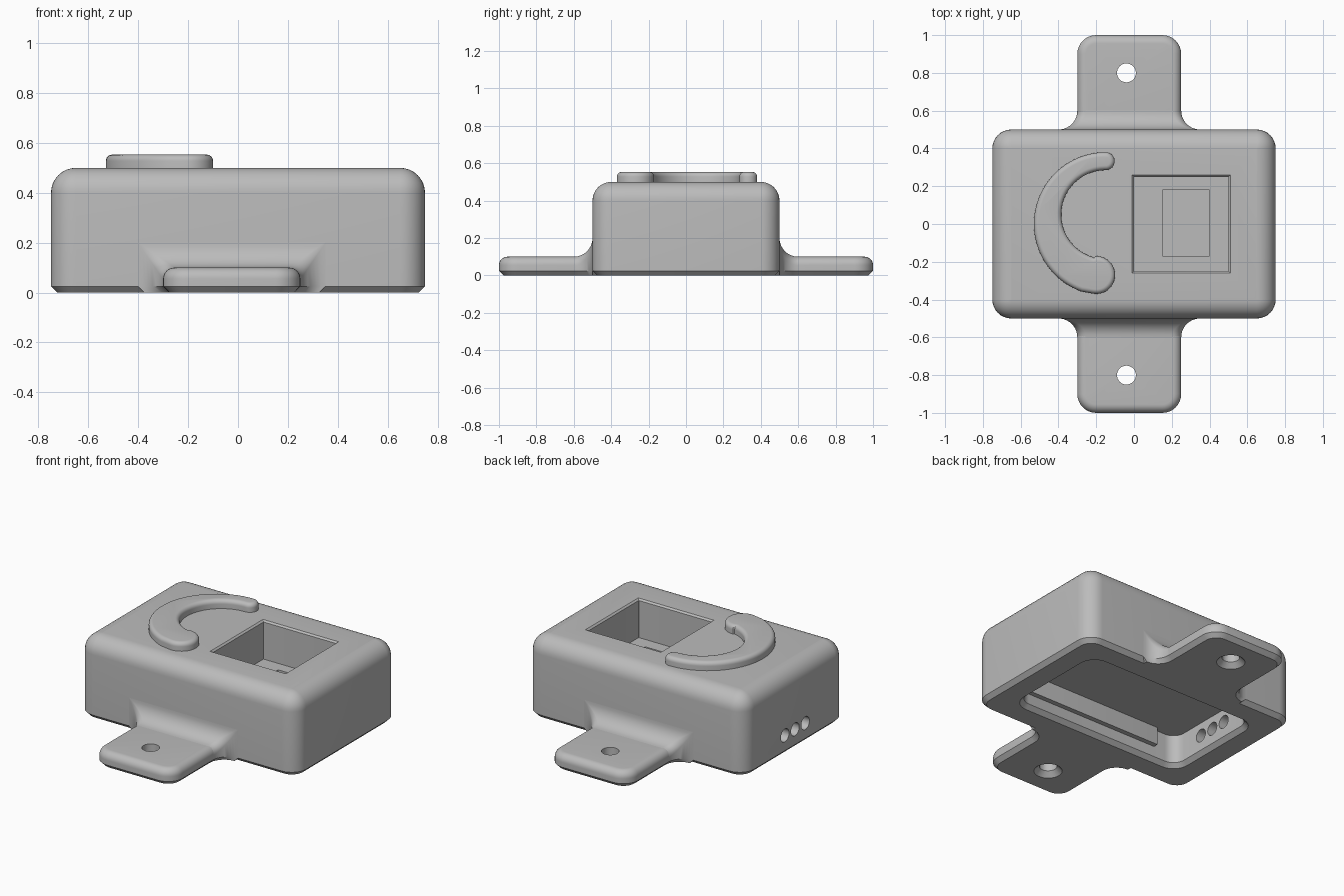
import bpy, bmesh, math
from math import sin, cos, radians, pi

if "Cube" in bpy.data.objects:
    bpy.data.objects.remove(bpy.data.objects["Cube"], do_unlink=True)

grey = bpy.data.materials.new("light_grey")
grey.use_nodes = True
COLOUR = (0.5, 0.5, 0.5, 1)
grey.diffuse_color = COLOUR
grey.node_tree.nodes["Principled BSDF"].inputs["Base Color"].default_value = COLOUR


def loft(name, loops):
    """Skin a list of equal-length point loops and cap both ends."""
    bm = bmesh.new()
    rings = [[bm.verts.new(p) for p in loop] for loop in loops]
    n = len(rings[0])
    for a, b in zip(rings, rings[1:]):
        for i in range(n):
            j = (i + 1) % n
            bm.faces.new((a[i], a[j], b[j], b[i]))
    bm.faces.new(rings[0][::-1])
    bm.faces.new(rings[-1])
    bmesh.ops.recalc_face_normals(bm, faces=bm.faces)
    mesh = bpy.data.meshes.new(name)
    bm.to_mesh(mesh)
    bm.free()
    mesh.materials.append(grey)
    ob = bpy.data.objects.new(name, mesh)
    bpy.context.collection.objects.link(ob)
    return ob


def arc(cx, cy, r, a0, a1, n):
    return [(cx + r * cos(radians(a0 + (a1 - a0) * i / n)),
             cy + r * sin(radians(a0 + (a1 - a0) * i / n))) for i in range(n + 1)]


def rounded_rect(cx, cy, hx, hy, r, n=8):
    r = max(r, 0.001)
    pts = []
    for k, (sx, sy) in enumerate(((1, 1), (-1, 1), (-1, -1), (1, -1))):
        pts += arc(cx + sx * (hx - r), cy + sy * (hy - r), r, 90 * k, 90 * k + 90, n)
    return pts


def block(name, cx, cy, hx, hy, r, layers):
    """Rounded-rectangle solid; each layer is (height, inset)."""
    return loft(name, [[(x, y, z) for x, y in
                        rounded_rect(cx, cy, hx - i, hy - i, r - i)] for z, i in layers])


def round_over(top, r, n=8):
    """Layers for a rounded upper edge."""
    return [(top - r + r * sin(pi / 2 * k / n), r - r * cos(pi / 2 * k / n))
            for k in range(n + 1)]


def cylinder(name, centre, r0, r1, depth, axis="Z"):
    ring = arc(0, 0, 1, 0, 360 - 360 / 32, 31)
    cx, cy, cz = centre
    if axis == "Z":
        ends = [[(cx + r * u, cy + r * v, cz + d) for u, v in ring]
                for r, d in ((r0, 0), (r1, depth))]
    else:
        ends = [[(cx + d, cy + r * u, cz + r * v) for u, v in ring]
                for r, d in ((r0, 0), (r1, depth))]
    return loft(name, ends)


def cut(ob, cutter):
    mod = ob.modifiers.new("cut", "BOOLEAN")
    mod.operation = "DIFFERENCE"
    mod.solver = "EXACT"
    mod.object = cutter
    bpy.context.view_layer.objects.active = ob
    bpy.ops.object.modifier_apply(modifier=mod.name)
    bpy.data.objects.remove(cutter, do_unlink=True)


CHAMFER = 0.025
foot = [(0, CHAMFER), (CHAMFER, 0)]

# Main housing
housing = block("housing", 0, 0, 0.75, 0.5, 0.1, foot + round_over(0.5, 0.1))

# Underside cavity with a chamfered mouth
cut(housing, block("cavity_cutter", 0, 0, 0.625, 0.375, 0.125,
                   [(-0.025, 0), (CHAMFER, 0.05), (0.2, 0.05)]))

# Square window well and the shallow recess in its floor
cut(housing, block("window_cutter", 0.25, 0.0, 0.27, 0.27, 0,
                   [(0.26, 0.02), (0.49, 0.02), (0.51, 0)]))
cut(housing, block("recess_cutter", 0.275, 0.005, 0.125, 0.175, 0,
                   [(0.24, 0), (0.3, 0)]))

# Three cable holes in the end wall
for y in (-0.1, 0, 0.1):
    cut(housing, cylinder("cable_cutter", (-0.8, y, 0.12), 0.04, 0.04, 0.3, "X"))

parts = [housing]

# Ledges along the long cavity walls
for side, label in ((-1, "front"), (1, "back")):
    parts.append(block(label + "_cavity_ledge", 0.06, side * 0.315, 0.48, 0.02, 0,
                       [(0.09, 0), (0.21, 0)]))

# Mounting tabs with countersunk holes, and the flares joining them to the housing
TAB_X, TAB_W, TAB_H, FLARE = -0.025, 0.275, 0.1, 0.1
for side, label in ((-1, "front"), (1, "back")):
    tab = block(label + "_tab", TAB_X, side * 0.71, TAB_W, 0.29, 0.1,
                foot + round_over(TAB_H, 0.045))
    cut(tab, cylinder("screw_cutter", (-0.04, side * 0.8, -0.1), 0.05, 0.05, 0.3))
    cut(tab, cylinder("sink_cutter", (-0.04, side * 0.8, -0.01), 0.09, 0.045, 0.045))
    parts.append(tab)

    loops = []
    for k in range(-1, 11):
        a = max(k, 0) / 10 * pi / 2
        d = FLARE * (1 - cos(a)) if k >= 0 else -0.05
        f = FLARE * (1 - sin(a))
        w, h = TAB_W + f, TAB_H + f
        r = 0.045 * (1 - f / FLARE) + 0.002
        section = [(-w + CHAMFER, 0), (w - CHAMFER, 0), (w, CHAMFER)]
        section += arc(w - r, h - r, r, 0, 90, 6) + arc(r - w, h - r, r, 90, 180, 6)
        section.append((-w, CHAMFER))
        loops.append([(TAB_X + x, side * (0.5 + d), z) for x, z in section])
    parts.append(loft(label + "_tab_flare", loops))


# Raised crescent on the top, thicker towards its front end
def crescent(i):
    return (arc(-0.15, 0, 0.38 - i, 92, 250, 40) +
            arc(-0.2, -0.27, 0.1 - i, -100, 92, 20) +
            arc(-0.15, 0.05, 0.235 + i, 255, 92, 40) +
            arc(-0.15, 0.3325, 0.0475 - i, -85, 85, 16))


parts.append(loft("crescent_ridge", [[(x, y, z) for x, y in crescent(i)]
                                     for z, i in [(0.48, 0)] + round_over(0.553, 0.025, 6)]))

# Smooth shading with crisp edges
bpy.ops.object.select_all(action="DESELECT")
for ob in parts:
    ob.select_set(True)
bpy.context.view_layer.objects.active = housing
bpy.ops.object.shade_smooth_by_angle(angle=radians(30))
